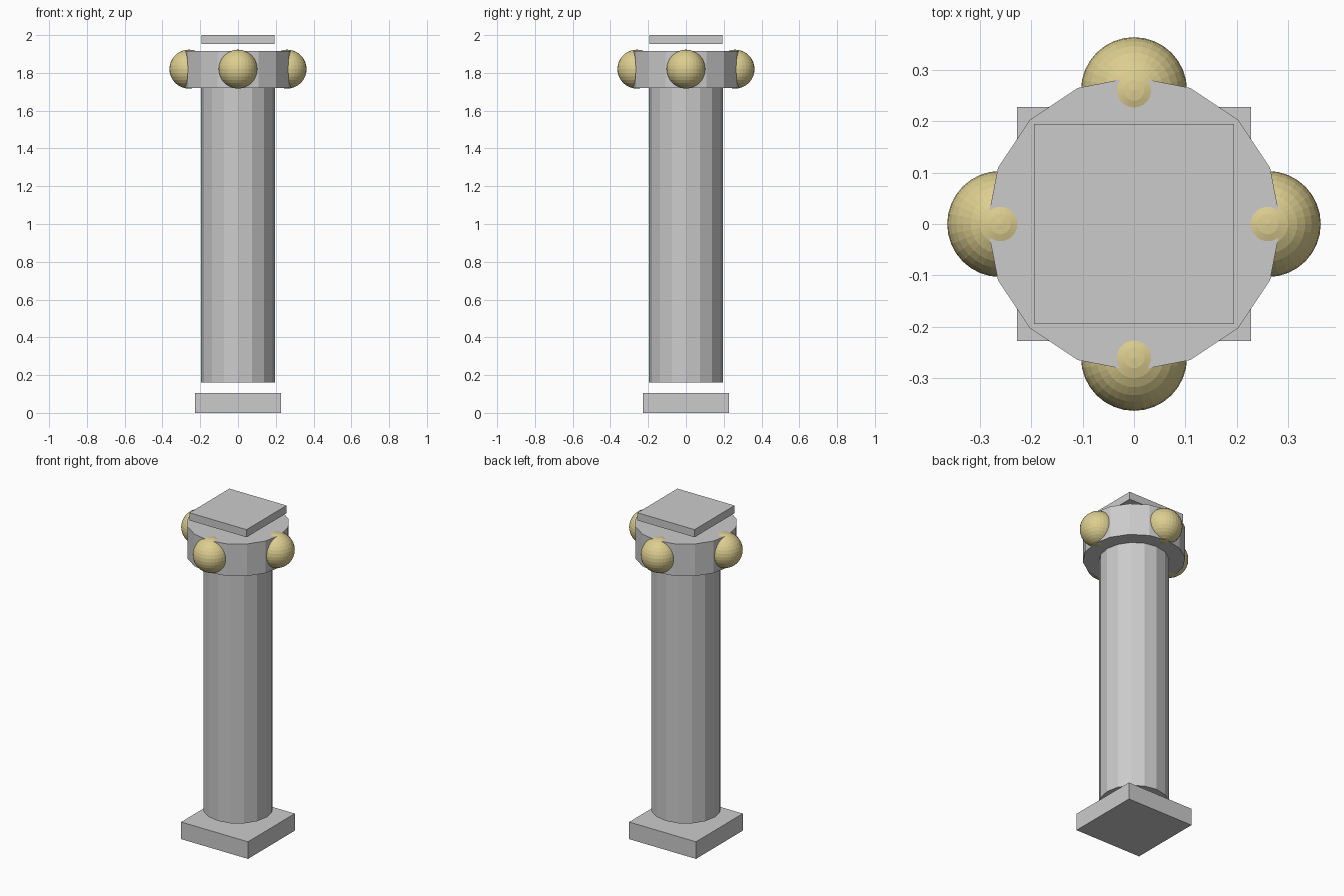
import bpy
from math import cos, sin, pi

if "Cube" in bpy.data.objects:
    bpy.data.objects.remove(bpy.data.objects["Cube"])

gold = bpy.data.materials.new("pale_gold")
gold.diffuse_color = (0.72, 0.62, 0.28, 1)
gold.use_nodes = True
gold.node_tree.nodes["Principled BSDF"].inputs["Base Color"].default_value = gold.diffuse_color


def slab(name, half, z0, z1):
    bpy.ops.mesh.primitive_cube_add(size=1, location=(0, 0, (z0 + z1) / 2))
    ob = bpy.context.object
    ob.name = name
    ob.scale = (2 * half, 2 * half, z1 - z0)
    bpy.ops.object.transform_apply(location=False, rotation=False, scale=True)


def drum(name, radius, z0, z1):
    bpy.ops.mesh.primitive_cylinder_add(vertices=16, radius=radius, depth=z1 - z0,
                                        location=(0, 0, (z0 + z1) / 2))
    ob = bpy.context.object
    ob.name = name
    # put a vertex on each axis
    ob.rotation_euler = (0, 0, 0)


# Square base and top plate, floating slightly clear of the column
slab("base_plinth", 0.227, 0.0, 0.105)
slab("top_plate", 0.194, 1.953, 2.0)

# Sixteen-sided shaft and capital
drum("column_shaft", 0.195, 0.16, 1.72)
drum("capital_drum", 0.286, 1.72, 1.917)

# Four ornament balls around the capital
for i, side in enumerate(("right", "back", "left", "front")):
    a = i * pi / 2
    bpy.ops.mesh.primitive_uv_sphere_add(segments=32, ring_count=16, radius=0.103,
                                         location=(0.26 * cos(a), 0.26 * sin(a), 1.82))
    ball = bpy.context.object
    ball.name = f"ornament_ball_{side}"
    ball.data.materials.append(gold)
